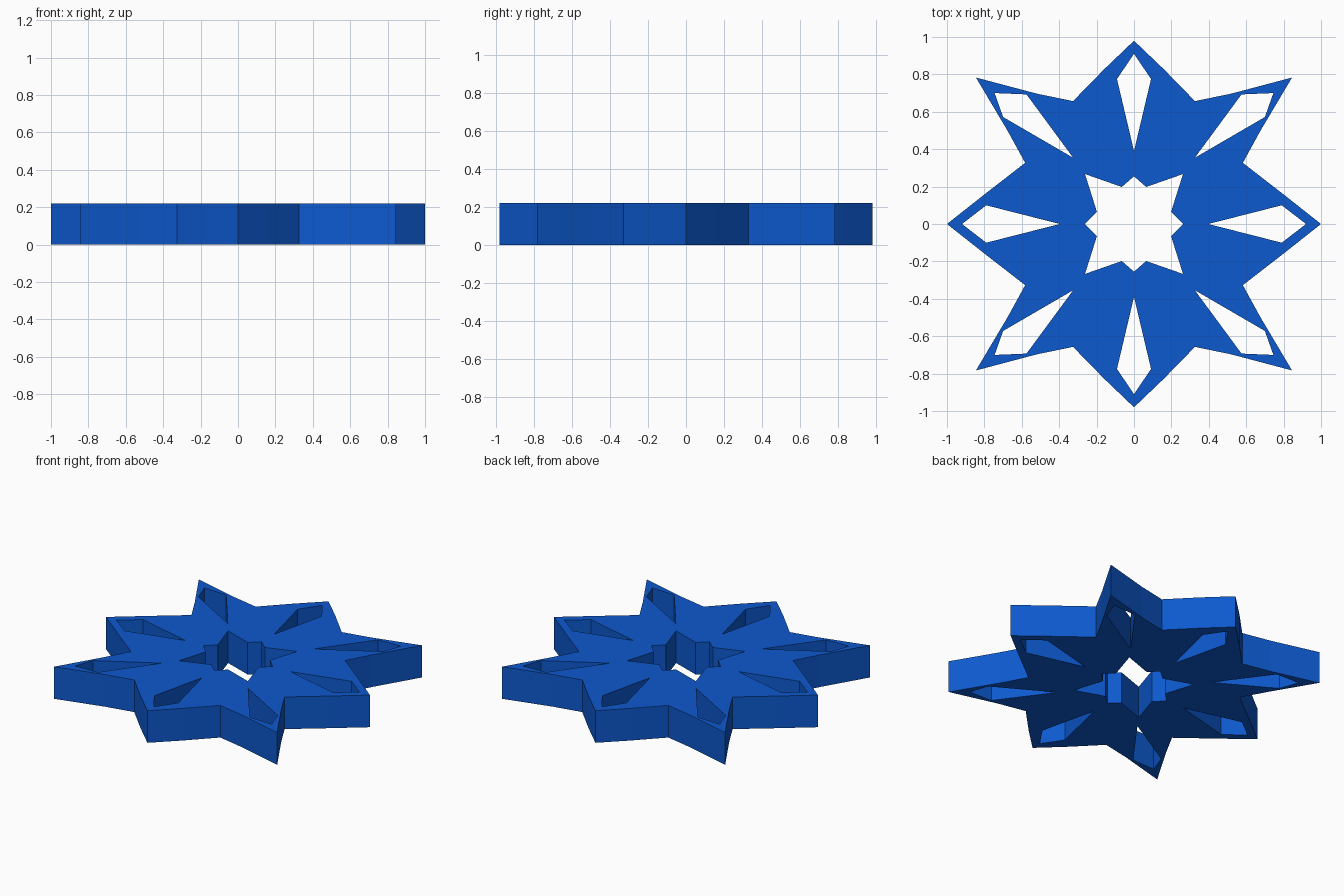
import bpy

if "Cube" in bpy.data.objects:
    bpy.data.objects.remove(bpy.data.objects["Cube"])

HEIGHT = 0.22

def mirror_loop(quarter):
    """Mirror a first-quadrant path (from +x axis to +y axis) into a closed loop."""
    half = quarter + [(-x, y) for x, y in reversed(quarter[:-1])]
    return half + [(x, -y) for x, y in reversed(half[1:-1])]

def flips(loop, signs):
    return [[(x * sx, y * sy) for x, y in loop] for sx, sy in signs]

# Outer eight-pointed star and the star-shaped centre opening
outer = mirror_loop([(1.0, 0), (0.80, 0.158), (0.582, 0.327), (0.674, 0.495), (0.845, 0.783),
                     (0.52, 0.697), (0.326, 0.657), (0.16, 0.827), (0, 0.98)])
centre = mirror_loop([(0.262, 0), (0.198, 0.064), (0.262, 0.267), (0.065, 0.198), (0, 0.255)])

# Kite-shaped openings in each ray
side = [(0.92, 0), (0.79, 0.10), (0.397, 0), (0.79, -0.10)]
upright = [(0, 0.91), (0.091, 0.775), (0, 0.39), (-0.091, 0.775)]
diagonal = [(0.745, 0.70), (0.575, 0.693), (0.325, 0.354), (0.70, 0.572)]

loops = [outer, centre]
loops += flips(side, [(1, 1), (-1, 1)])
loops += flips(upright, [(1, 1), (1, -1)])
loops += flips(diagonal, [(1, 1), (-1, 1), (1, -1), (-1, -1)])

# Filled, extruded star plate
curve = bpy.data.curves.new("star_plate", 'CURVE')
curve.dimensions = '2D'
curve.fill_mode = 'BOTH'
curve.extrude = HEIGHT / 2
for loop in loops:
    spline = curve.splines.new('POLY')
    spline.points.add(len(loop) - 1)
    for point, (x, y) in zip(spline.points, loop):
        point.co = (x, y, 0, 1)
    spline.use_cyclic_u = True

star = bpy.data.objects.new("star_plate", curve)
bpy.context.collection.objects.link(star)
star.location.z = HEIGHT / 2

blue = bpy.data.materials.new("blue")
blue.diffuse_color = (0.004, 0.10, 0.62, 1)
blue.use_nodes = True
blue.node_tree.nodes["Principled BSDF"].inputs["Base Color"].default_value = blue.diffuse_color
curve.materials.append(blue)

# Turn into a flat-shaded mesh
bpy.context.view_layer.objects.active = star
star.select_set(True)
bpy.ops.object.convert(target='MESH')
bpy.ops.object.shade_flat()
